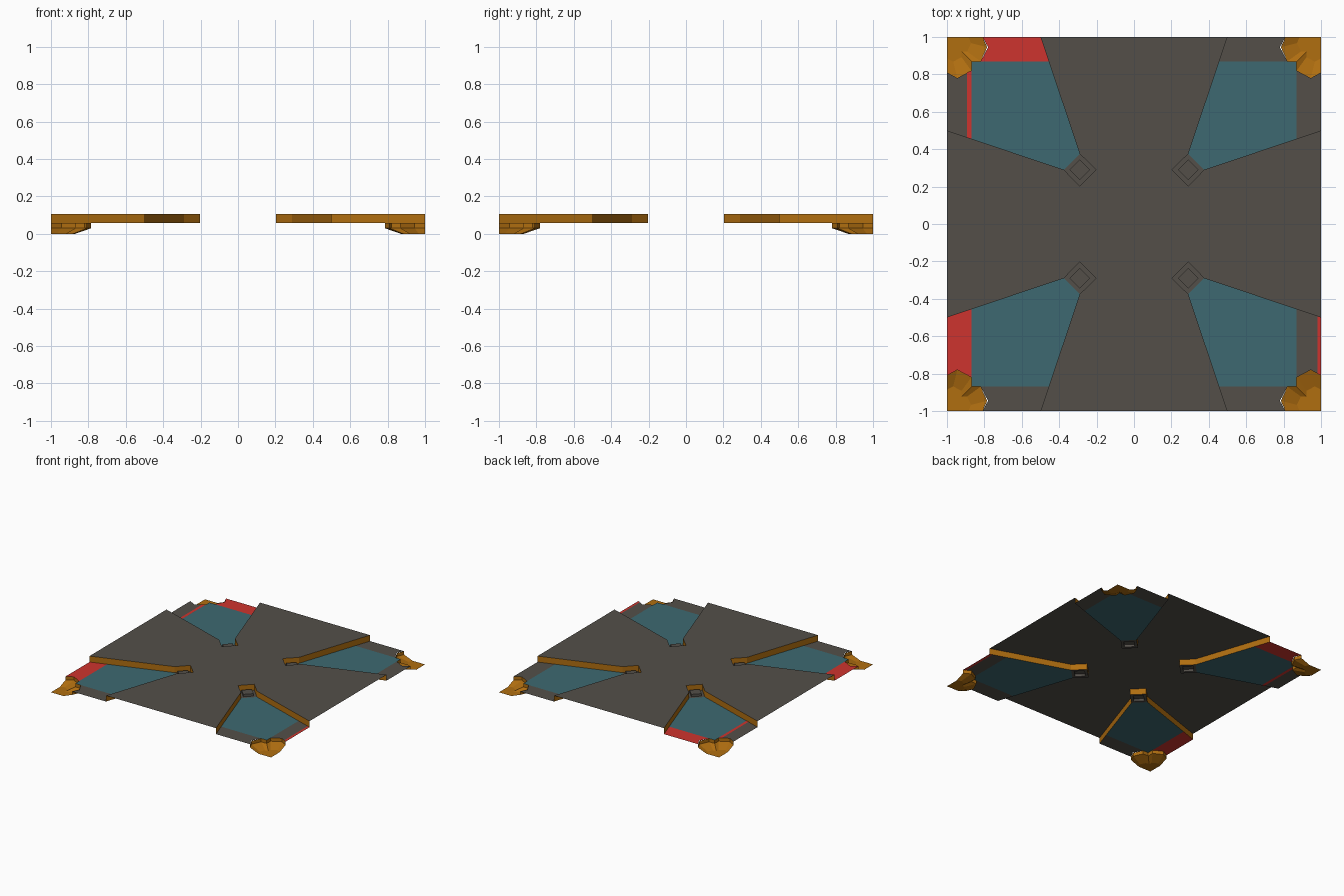
import bpy

if "Cube" in bpy.data.objects:
    bpy.data.objects.remove(bpy.data.objects["Cube"])

FLOOR, TOP, LEDGE = 0.058, 0.107, 0.03


def material(name, rgb):
    m = bpy.data.materials.new(name)
    lin = [((c / 255 + 0.055) / 1.055) ** 2.4 for c in rgb]
    m.diffuse_color = (*lin, 1)
    m.use_nodes = True
    m.node_tree.nodes["Principled BSDF"].inputs["Base Color"].default_value = m.diffuse_color
    return m


GREY = material("dark stone grey", (83, 79, 73))
TEAL = material("teal water", (61, 105, 113))
RED = material("red", (206, 52, 46))
BROWN = material("earth brown", (176, 110, 16))


def build(name, verts, faces, mat):
    me = bpy.data.meshes.new(name)
    me.from_pydata(verts, [], faces)
    me.materials.append(mat)
    ob = bpy.data.objects.new(name, me)
    bpy.context.collection.objects.link(ob)
    return ob


def place(pts, sx, sy, z):
    """Put quadrant points in a corner, wound so the face looks up."""
    out = [(x * sx, y * sy, z) for x, y in pts]
    area = sum(a[0] * b[1] - b[0] * a[1] for a, b in zip(out, out[1:] + out[:1]))
    return out if area > 0 else out[::-1]


def plate(name, pts, sx, sy, z, mat):
    v = place(pts, sx, sy, z)
    build(name, v, [range(len(v))], mat)


def band(lo, hi, closed=False):
    n = len(lo)
    k = n if closed else n - 1
    return lo + hi, [(i, (i + 1) % n, n + (i + 1) % n, n + i) for i in range(k)]


def swap(pts):
    return [(y, x) for x, y in pts]


# Outline data for one quadrant
edge = [(1, .5), (.375, .29), (.29, .203), (.203, .29), (.29, .375), (.5, 1)]
basin = [(.375, .29), (.87, .456), (.87, .87), (.456, .87), (.29, .375)]
notch = [(.375, .29), (.29, .375), (.203, .29), (.29, .203)]
strip = [(.87, .456), (1, .5), (1, .81), (.945, .78), (.87, .82)]
rock = [(1, .81), (.945, .78), (.87, .82), (.87, .87), (.82, .87), (.785, .945), (.81, 1)]


def diamond(r):
    return [(.29 + r, .29), (.29, .29 + r), (.29 - r, .29), (.29, .29 - r)]


# Raised flared cross: one flat sheet
cross = []
for sx, sy in ((1, 1), (-1, 1), (-1, -1), (1, -1)):
    pts = [(x * sx, y * sy, TOP) for x, y in edge]
    cross += pts if sx * sy > 0 else pts[::-1]
build("cross_deck", cross, [range(len(cross))], GREY)

for sx in (-1, 1):
    for sy in (-1, 1):
        # Upright edges of the cross
        lo = [(x * sx, y * sy, FLOOR) for x, y in edge]
        hi = [(x * sx, y * sy, TOP) for x, y in edge]
        v, f = band(lo, hi)
        build("cross_wall", v, f if sx * sy > 0 else [q[::-1] for q in f], BROWN)

        # Sunken water basin
        plate("basin", basin, sx, sy, FLOOR, TEAL)

        # Notch floor with a low hollow block
        outer, base = place(notch, sx, sy, FLOOR), place(diamond(.055), sx, sy, FLOOR)
        cap = [(x, y, FLOOR + .02) for x, y, z in base]
        far = max(range(4), key=lambda i: outer[i][0])
        near = max(range(4), key=lambda i: base[i][0])
        outer = outer[far:] + outer[:far]
        base = base[near:] + base[:near]
        v, f = band(outer, base, True)
        build("notch_floor", v, f, GREY)
        base = [(x, y, FLOOR) for x, y, z in base]
        v, f = band(base, [(x, y, FLOOR + .02) for x, y, z in base], True)
        build("notch_block", v, f + [(4, 5, 6, 7)], GREY)

        # Border strips around the basin
        plate("side_strip", strip, sx, sy, FLOOR,
              RED if (sx, sy) == (-1, -1) else GREY)
        plate("end_strip", swap(strip), sx, sy, FLOOR,
              RED if (sx, sy) == (-1, 1) else GREY)

        # Corner rock: upright lip, slope, flat foot
        rings = [[((1 - (1 - x) * s) * sx, (1 - (1 - y) * s) * sy, z) for x, y in rock]
                 for s, z in ((1, FLOOR), (1, LEDGE), (.6, 0))]
        verts = rings[0] + rings[1] + rings[2] + [(sx, sy, 0)]
        n = len(rock)
        faces = [(r * n + i, r * n + i + 1, r * n + n + i + 1, r * n + n + i)
                 for r in (0, 1) for i in range(n - 1)]
        faces += [(2 * n + i, 2 * n + i + 1, 3 * n) for i in range(n - 1)]
        if sx * sy < 0:
            faces = [q[::-1] for q in faces]
        build("corner_rock", verts, faces, BROWN)

# Thin red lines, shown on both sides of the strips
for dz in (-.001, .001):
    plate("red_line_left", [(.87, .456), (.893, .464), (.893, .81), (.87, .82)],
          -1, 1, FLOOR + dz, RED)
    plate("red_line_right", [(.98, .493), (1, .5), (1, .81), (.98, .8)],
          1, -1, FLOOR + dz, RED)
